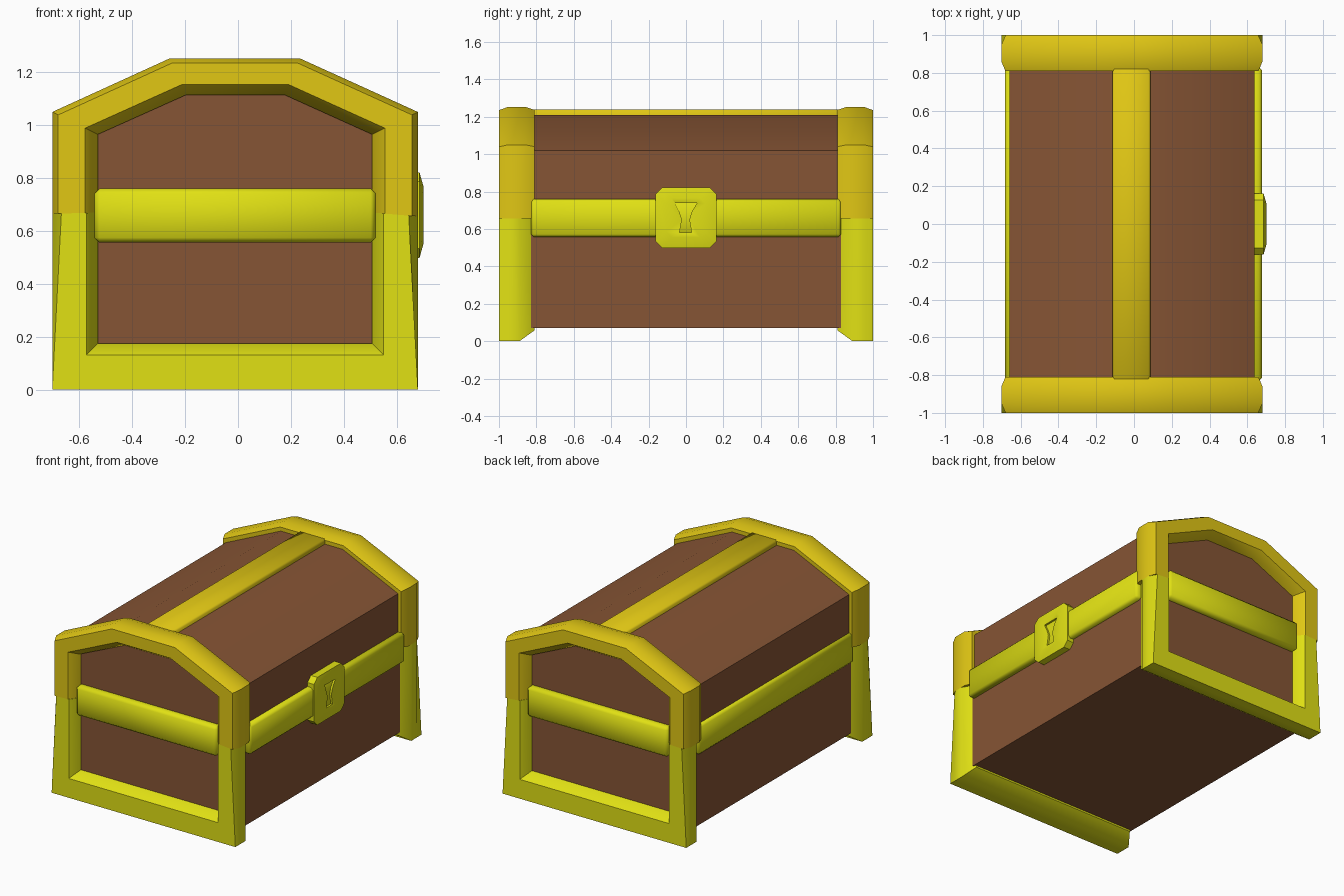
import bpy, bmesh
from mathutils import Vector

if "Cube" in bpy.data.objects:
    bpy.data.objects.remove(bpy.data.objects["Cube"])


def material(name, rgb):
    m = bpy.data.materials.new(name)
    m.diffuse_color = (*rgb, 1)
    m.use_nodes = True
    m.node_tree.nodes["Principled BSDF"].inputs["Base Color"].default_value = m.diffuse_color
    return m


WOOD = material("wood", (0.24, 0.09, 0.035))
GOLD = material("gold", (0.75, 0.57, 0.007))
YELLOW = material("yellow", (0.75, 0.75, 0.007))


def loft(name, rings, mat, mirror_y=False, angle=35, bevel=0):
    """Skin a list of equal-length closed rings and cap both ends."""
    bm = bmesh.new()
    vs = [[bm.verts.new(p) for p in r] for r in rings]
    n = len(rings[0])
    for a, b in zip(vs, vs[1:]):
        for i in range(n):
            j = (i + 1) % n
            bm.faces.new((a[i], a[j], b[j], b[i]))
    bm.faces.new(vs[0])
    bm.faces.new(vs[-1])
    bmesh.ops.recalc_face_normals(bm, faces=bm.faces)
    if bevel:
        bmesh.ops.bevel(bm, geom=list(bm.edges), offset=bevel, segments=1,
                        affect='EDGES', profile=0.5)
    me = bpy.data.meshes.new(name)
    bm.to_mesh(me)
    bm.free()
    me.materials.append(mat)
    ob = bpy.data.objects.new(name, me)
    bpy.context.collection.objects.link(ob)
    if mirror_y:
        md = ob.modifiers.new("mirror", 'MIRROR')
        md.use_axis = (False, True, False)
        md.use_mirror_merge = False
    bpy.ops.object.select_all(action='DESELECT')
    bpy.context.view_layer.objects.active = ob
    ob.select_set(True)
    bpy.ops.object.shade_smooth_by_angle(angle=angle * 3.14159 / 180)
    return ob


def box(name, lo, hi, mat, bevel=0.015, mirror_y=False):
    rings = [[(x, lo[1], lo[2]), (x, hi[1], lo[2]), (x, hi[1], hi[2]), (x, lo[1], hi[2])]
             for x in (lo[0], hi[0])]
    return loft(name, rings, mat, mirror_y, 50, bevel)


def frame(name, stations, profile, mat, corners=()):
    """Sweep a bar; profile is (y, t) with t from outer (0) to inner (1) edge."""
    rings = []
    for k, (o, i) in enumerate(stations):
        ring = []
        for y, t in profile:
            if k in corners and y == -1.0 and t < 0.5:
                t = 0
            p = Vector(o).lerp(Vector(i), t)
            ring.append((p.x, y, p.y))
        rings.append(ring)
    return loft(name, rings, mat, True, 50)


# Wooden body and domed lid
outline = [(-0.66, 0.07), (-0.66, 1.02), (-0.245, 1.21),
           (0.22, 1.21), (0.637, 1.02), (0.637, 0.07)]
loft("chest_body", [[(x, y, z) for x, z in outline] for y in (-0.93, 0.93)], WOOD)

# Lid arches at both ends
frame("lid_arch", [((-0.702, 0.665), (-0.53, 0.67)), ((-0.702, 1.05), (-0.53, 0.965)),
                   ((-0.257, 1.253), (-0.195, 1.115)), ((0.233, 1.253), (0.175, 1.115)),
                   ((0.68, 1.05), (0.507, 0.965)), ((0.68, 0.655), (0.507, 0.67))],
      [(-0.81, 1), (-0.81, 0.12), (-0.86, 0), (-0.95, 0), (-1, 0.13), (-1, 0.72), (-0.94, 1)],
      GOLD)

# Lower end frames with flared feet
frame("base_frame", [((-0.702, 0.665), (-0.53, 0.67)), ((-0.702, 0), (-0.53, 0.175)),
                     ((0.68, 0), (0.507, 0.175)), ((0.68, 0.655), (0.507, 0.67))],
      [(-0.81, 1), (-0.81, 0.33), (-0.89, 0), (-0.95, 0), (-1, 0.2), (-1, 0.75), (-0.94, 1)],
      YELLOW, corners=(1, 2))

# Straps
box("end_strap", (-0.542, -0.975, 0.557), (0.52, -0.90, 0.76), YELLOW, 0.018, True)
box("left_strap", (-0.682, -0.83, 0.557), (-0.60, 0.83, 0.76), YELLOW)
box("right_strap", (0.60, -0.83, 0.557), (0.677, 0.83, 0.76), YELLOW)
box("lid_strap", (-0.115, -0.83, 1.15), (0.087, 0.83, 1.24), GOLD, 0.01)


# Lock plate: chamfered square rings narrowing into a keyhole
def plate(x, h, c):
    pts = [(-h + c, -h), (h - c, -h), (h, -h + c), (h, h - c),
           (h - c, h), (-h + c, h), (-h, h - c), (-h, -h + c)]
    return [(x, y, 0.66 + z) for y, z in pts]


def keyhole(x):
    pts = [(-0.035, 0.58), (0.03, 0.58), (0.018, 0.65), (0.03, 0.69),
           (0.06, 0.74), (-0.06, 0.74), (-0.035, 0.69), (-0.022, 0.65)]
    return [(x, y, z) for y, z in pts]


loft("lock_plate", [plate(0.63, 0.162, 0.035), plate(0.686, 0.162, 0.035),
                    plate(0.702, 0.105, 0.03), keyhole(0.69), keyhole(0.665)],
     YELLOW, angle=30)
